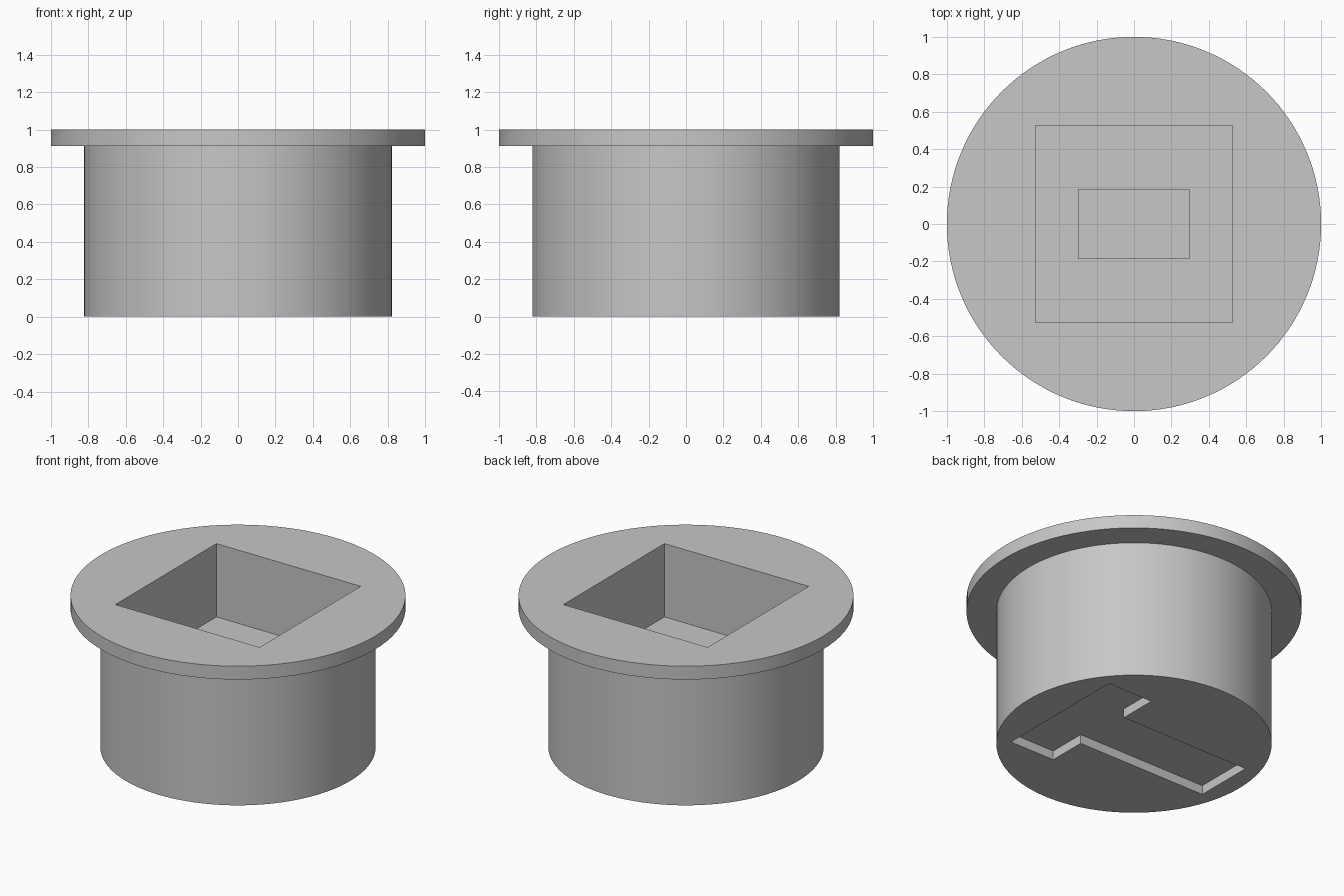
import bpy
import bmesh
import math

if "Cube" in bpy.data.objects:
    bpy.data.objects.remove(bpy.data.objects["Cube"], do_unlink=True)

# One plain grey material
grey = bpy.data.materials.new("plain grey")
grey.use_nodes = True
colour = (0.57, 0.57, 0.57, 1)
grey.diffuse_color = colour
grey.node_tree.nodes["Principled BSDF"].inputs["Base Color"].default_value = colour


def make_object(name, bm):
    bmesh.ops.recalc_face_normals(bm, faces=bm.faces)
    mesh = bpy.data.meshes.new(name)
    bm.to_mesh(mesh)
    bm.free()
    mesh.materials.append(grey)
    obj = bpy.data.objects.new(name, mesh)
    bpy.context.collection.objects.link(obj)
    return obj


def revolve(name, profile, steps=128):
    """Turn a radius/height profile round the z axis."""
    bm = bmesh.new()
    verts = [bm.verts.new((r, 0, z)) for r, z in profile]
    edges = [bm.edges.new(pair) for pair in zip(verts, verts[1:])]
    bmesh.ops.spin(bm, geom=verts + edges, cent=(0, 0, 0), axis=(0, 0, 1),
                   angle=math.tau, steps=steps, use_merge=True)
    bmesh.ops.remove_doubles(bm, verts=bm.verts, dist=0.0005)
    # Close the two ends with single flat faces
    bmesh.ops.holes_fill(bm, edges=[e for e in bm.edges if e.is_boundary], sides=0)
    return make_object(name, bm)


def prism(name, outline, bottom, top):
    """Extrude a flat outline between two heights."""
    bm = bmesh.new()
    face = bm.faces.new([bm.verts.new((x, y, bottom)) for x, y in outline])
    grown = bmesh.ops.extrude_face_region(bm, geom=[face])["geom"]
    moved = [v for v in grown if isinstance(v, bmesh.types.BMVert)]
    bmesh.ops.translate(bm, verts=moved, vec=(0, 0, top - bottom))
    return make_object(name, bm)


def rectangle(half_x, half_y):
    return [(-half_x, -half_y), (half_x, -half_y), (half_x, half_y), (-half_x, half_y)]


# Round body with a wide top flange
body = revolve("flanged_body", [(0.822, 0), (0.822, 0.912), (1, 0.912), (1, 1)])

# T-shaped outline, mirrored across the x axis
half_t = [(-0.7, 0.2), (0.248, 0.2), (0.248, 0.455), (0.577, 0.455)]
t_outline = half_t + [(x, -y) for x, y in reversed(half_t)]

# Square socket, smaller pocket in its floor, shallow recess underneath
cutters = [
    prism("square_socket_cutter", rectangle(0.526, 0.526), 0.517, 1.2),
    prism("inner_pocket_cutter", rectangle(0.297, 0.185), 0.3, 0.7),
    prism("base_recess_cutter", t_outline, -0.2, 0.06),
]

bpy.ops.object.select_all(action="DESELECT")
bpy.context.view_layer.objects.active = body
body.select_set(True)
for cutter in cutters:
    cutter.hide_render = True
    cut = body.modifiers.new(cutter.name, "BOOLEAN")
    cut.operation = "DIFFERENCE"
    cut.solver = "EXACT"
    cut.object = cutter
    bpy.ops.object.modifier_apply(modifier=cut.name)
    bpy.data.objects.remove(cutter, do_unlink=True)

bpy.ops.object.shade_smooth_by_angle(angle=math.radians(30))
